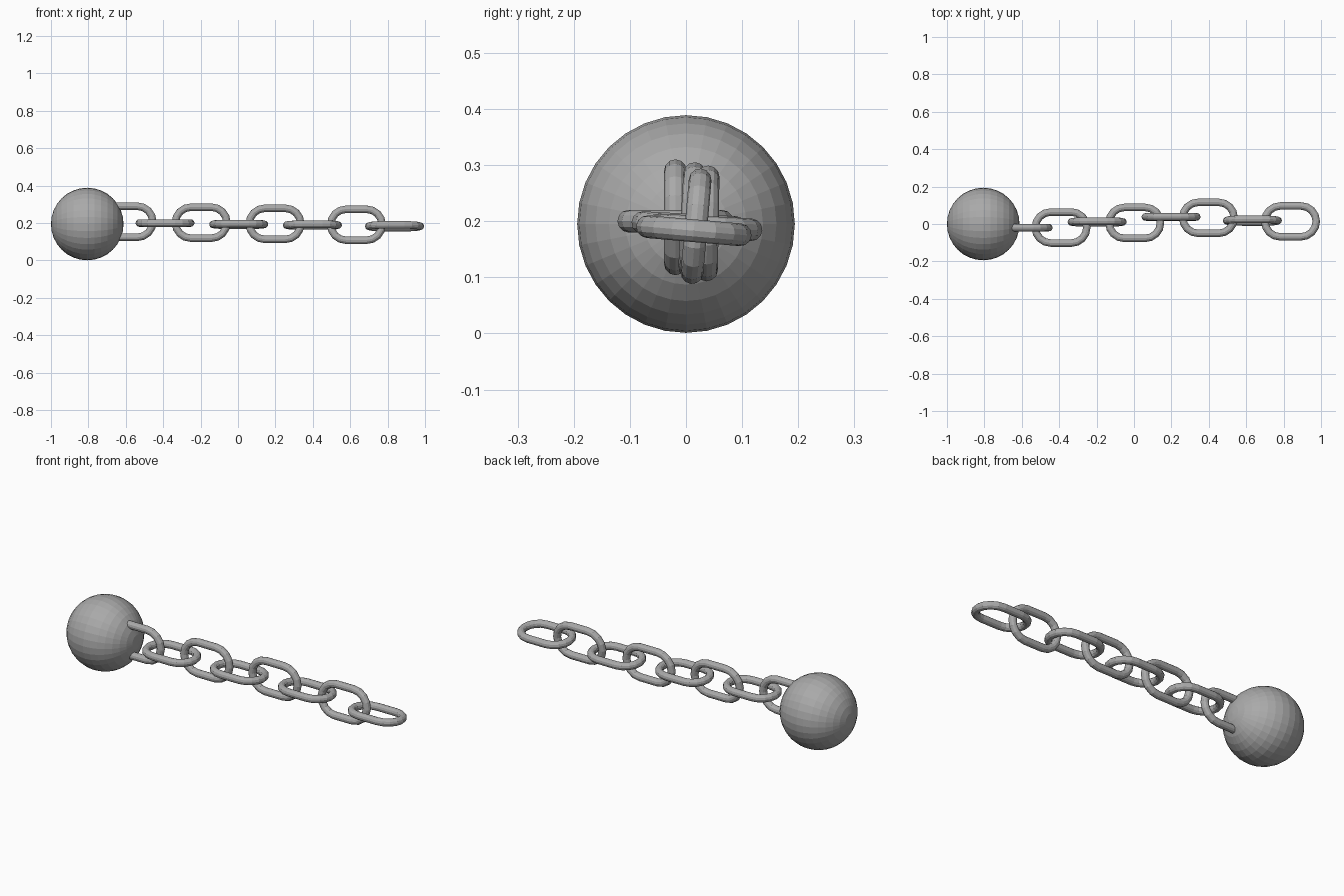
import bpy, bmesh, math
from mathutils import Matrix, Vector

if "Cube" in bpy.data.objects:
    bpy.data.objects.remove(bpy.data.objects["Cube"])

steel = bpy.data.materials.new("grey steel")
steel.diffuse_color = (0.4, 0.4, 0.4, 1)
steel.use_nodes = True
steel.node_tree.nodes["Principled BSDF"].inputs["Base Color"].default_value = steel.diffuse_color

WIRE, HALF_STRAIGHT, BEND = 0.0202, 0.0545, 0.083   # link wire radius, straight half, bend radius
SIDES, ARC = 12, 8


def finish(bm, name, matrix):
    mesh = bpy.data.meshes.new(name)
    bmesh.ops.recalc_face_normals(bm, faces=bm.faces)
    bm.to_mesh(mesh)
    bm.free()
    mesh.materials.append(steel)
    obj = bpy.data.objects.new(name, mesh)
    obj.matrix_world = matrix
    bpy.context.collection.objects.link(obj)


def link(name, centre, roll):
    """Stadium-shaped chain link lying along x, rolled about x."""
    bm = bmesh.new()
    rings = []
    for side, start in ((1, -90), (-1, 90)):
        for i in range(ARC + 1):
            a = math.radians(start + 180 * i / ARC)
            out = Vector((math.cos(a), math.sin(a), 0))
            mid = out * BEND + Vector((side * HALF_STRAIGHT, 0, 0))
            ring = []
            for j in range(SIDES):
                t = 2 * math.pi * j / SIDES
                ring.append(bm.verts.new(mid + WIRE * (out * math.cos(t) + Vector((0, 0, math.sin(t))))))
            rings.append(ring)
    for k, r in enumerate(rings):
        n = rings[(k + 1) % len(rings)]
        for j in range(SIDES):
            m = (j + 1) % SIDES
            bm.faces.new((r[j], n[j], n[m], r[m]))
    finish(bm, name, Matrix.Translation(centre) @ Matrix.Rotation(math.radians(roll), 4, 'X'))


# heavy ball, poles along the chain
bm = bmesh.new()
bmesh.ops.create_uvsphere(bm, u_segments=32, v_segments=16, radius=0.194)
finish(bm, "ball", Matrix.Translation((-0.806, 0, 0.195)) @ Matrix.Rotation(math.pi / 2, 4, 'Y'))

# chain: upright and flat links alternate
links = [
    (-0.593, -0.019, 0.207, 90), (-0.390, -0.019, 0.200, 0),
    (-0.197, 0.011, 0.202, 87), (0.004, 0.006, 0.193, -3),
    (0.198, 0.038, 0.196, 89), (0.398, 0.033, 0.189, -3),
    (0.633, 0.018, 0.191, 85), (0.837, 0.014, 0.183, -5),
]
for i, (x, y, z, roll) in enumerate(links):
    link(f"chain_link_{i + 1}", (x, y, z), roll)
